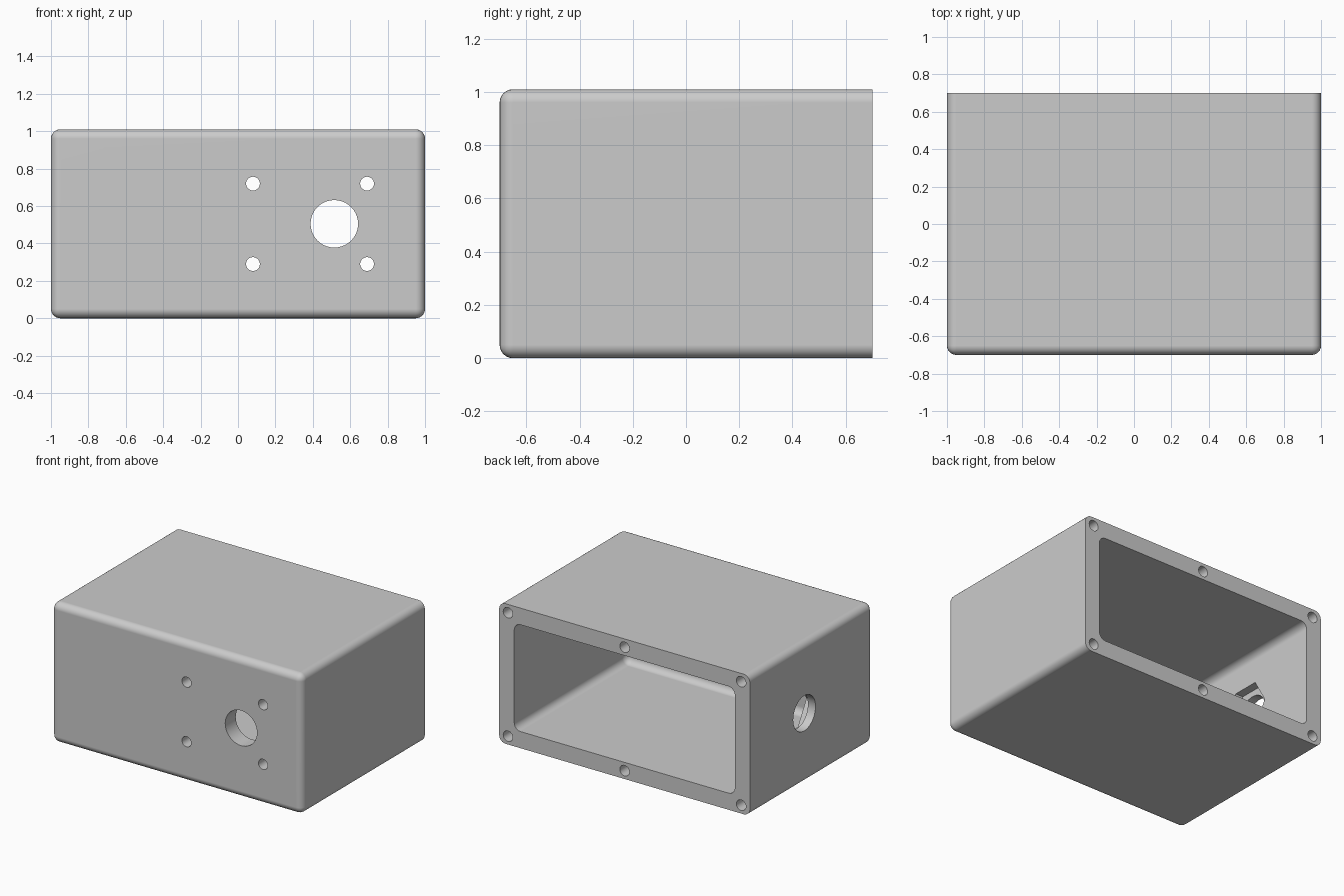
import bpy
import bmesh
from math import cos, sin, tau
from mathutils import Vector

old = bpy.data.objects.get("Cube")
if old:
    bpy.data.objects.remove(old, do_unlink=True)

W, D, H = 2.0, 1.4, 1.01      # outer size
WALL, ROUND = 0.12, 0.05      # wall thickness, edge radius
MID = H / 2
FRONT, BACK = -D / 2, D / 2

grey = bpy.data.materials.new("enclosure_grey")
grey.use_nodes = True
grey.diffuse_color = (0.6, 0.6, 0.6, 1)
grey.node_tree.nodes["Principled BSDF"].inputs["Base Color"].default_value = (0.6, 0.6, 0.6, 1)


def add_object(name, bm):
    bmesh.ops.recalc_face_normals(bm, faces=bm.faces[:])
    mesh = bpy.data.meshes.new(name)
    bm.to_mesh(mesh)
    bm.free()
    mesh.materials.append(grey)
    obj = bpy.data.objects.new(name, mesh)
    bpy.context.collection.objects.link(obj)
    return obj


def rounded_box(name, low, high):
    """Box with every edge rounded except those around its back face."""
    bm = bmesh.new()
    bmesh.ops.create_cube(bm, size=1)
    low, high = Vector(low), Vector(high)
    for v in bm.verts:
        v.co = (low + high) / 2 + v.co * (high - low)
    edges = [e for e in bm.edges if any(v.co.y < high.y - 0.001 for v in e.verts)]
    bmesh.ops.bevel(bm, geom=edges, offset=ROUND, offset_type='OFFSET',
                    segments=6, profile=0.5, affect='EDGES')
    return add_object(name, bm)


def prism(name, centre, axis, radius, length, sides=40):
    """Regular prism along x or y, used as a drill."""
    bm = bmesh.new()
    along = Vector((1, 0, 0)) if axis == 'x' else Vector((0, 1, 0))
    across = Vector((0, 1, 0)) if axis == 'x' else Vector((1, 0, 0))
    up = Vector((0, 0, 1))
    start = Vector(centre) - along * length / 2
    ring = [bm.verts.new(start + radius * (across * cos(tau * k / sides) + up * sin(tau * k / sides)))
            for k in range(sides)]
    face = bm.faces.new(ring)
    top = bmesh.ops.extrude_face_region(bm, geom=[face])["geom"]
    bmesh.ops.translate(bm, vec=along * length,
                        verts=[g for g in top if isinstance(g, bmesh.types.BMVert)])
    return add_object(name, bm)


# Shell and its open-backed cavity
shell = rounded_box("enclosure_shell", (-W / 2, FRONT, 0), (W / 2, BACK, H))
cutters = [rounded_box("cavity", (-W / 2 + WALL, FRONT + WALL, WALL),
                       (W / 2 - WALL, BACK + 0.2, H - WALL))]

# Front panel: large opening and four mounting holes
cutters.append(prism("front_opening", (0.515, FRONT, MID), 'y', 0.127, 0.4))
for x in (0.08, 0.69):
    for z in (0.29, 0.72):
        cutters.append(prism("mounting_hole", (x, FRONT, z), 'y', 0.037, 0.4, 24))

# Side wall: round opening with a hexagonal nut recess inside
cutters.append(prism("side_opening", (-W / 2, 0.08, MID), 'x', 0.127, 0.4))
cutters.append(prism("nut_recess", (-W / 2 + WALL + 0.04, 0.08, MID), 'x', 0.195, 0.2, 6))

# Back rim: six blind screw holes
for x in (-0.93, 0, 0.93):
    for z in (0.06, H - 0.06):
        cutters.append(prism("screw_hole", (x, BACK, z), 'y', 0.038, 0.4, 24))

# Cut everything out of the shell
bpy.context.view_layer.objects.active = shell
for cutter in cutters:
    mod = shell.modifiers.new("cut", 'BOOLEAN')
    mod.operation = 'DIFFERENCE'
    mod.solver = 'EXACT'
    mod.object = cutter
    bpy.ops.object.modifier_apply(modifier=mod.name)
    bpy.data.objects.remove(cutter, do_unlink=True)

# Smooth the rounded edges, keep flats flat
bpy.ops.object.select_all(action='DESELECT')
shell.select_set(True)
bpy.ops.object.shade_smooth_by_angle(angle=0.5)
weighted = shell.modifiers.new("flat_faces", 'WEIGHTED_NORMAL')
weighted.keep_sharp = True
